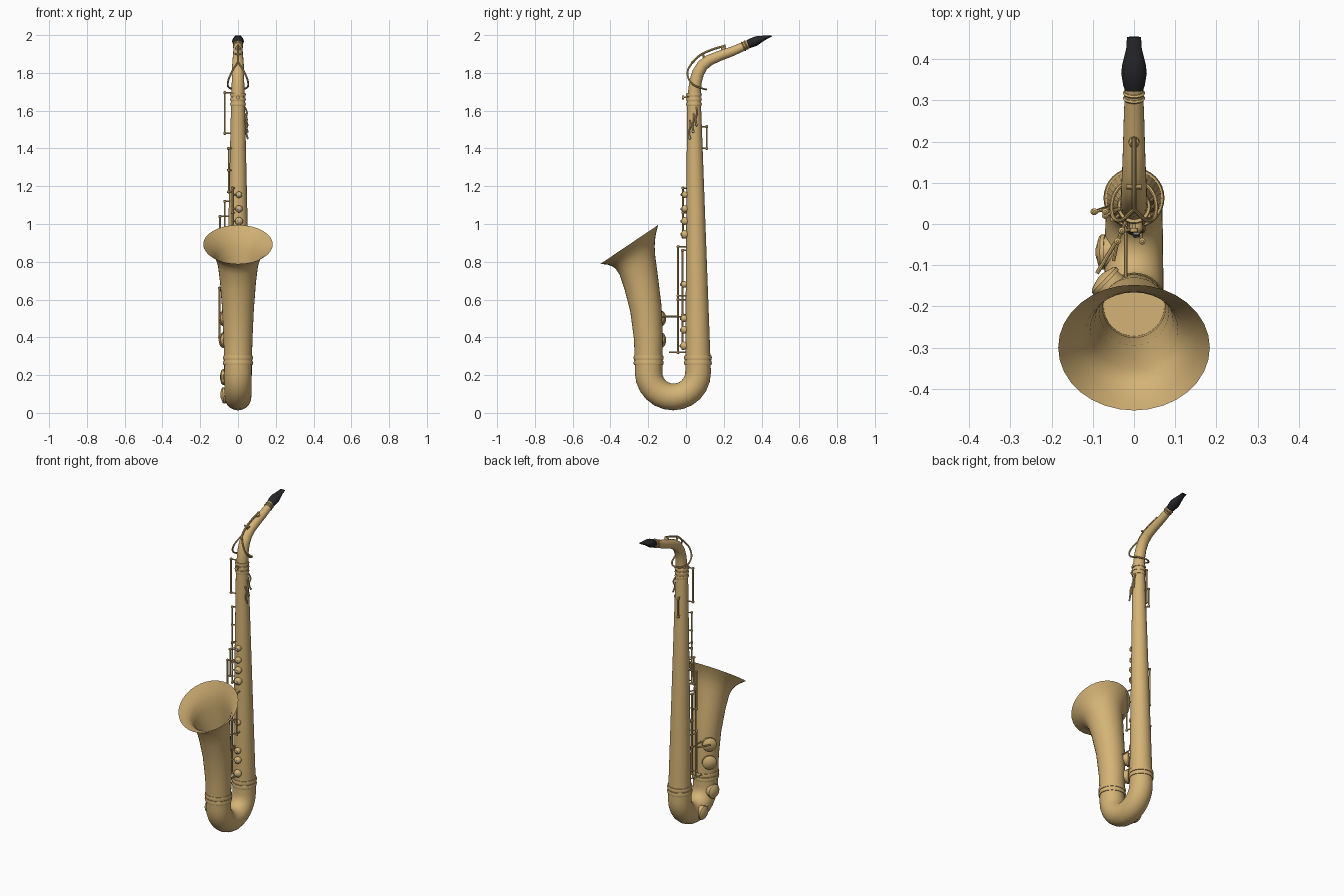
import bpy, bmesh
from math import sin, cos, pi, radians
from mathutils import Vector

if "Cube" in bpy.data.objects:
    bpy.data.objects.remove(bpy.data.objects["Cube"], do_unlink=True)


def material(name, rgb, metal=0.0):
    m = bpy.data.materials.new(name)
    m.use_nodes = True
    m.diffuse_color = (*rgb, 1)
    m.node_tree.nodes["Principled BSDF"].inputs["Base Color"].default_value = (*rgb, 1)
    return m


BRASS = material("brass", (0.66, 0.45, 0.18))
BLACK = material("black_ebonite", (0.02, 0.02, 0.023))
PEARL = material("grey_pearl", (0.5, 0.52, 0.54))


def finish(name, bm, mat, sharp=40):
    bmesh.ops.recalc_face_normals(bm, faces=bm.faces)
    me = bpy.data.meshes.new(name)
    bm.to_mesh(me)
    bm.free()
    me.materials.append(mat)
    ob = bpy.data.objects.new(name, me)
    bpy.context.collection.objects.link(ob)
    bpy.ops.object.select_all(action="DESELECT")
    ob.select_set(True)
    bpy.context.view_layer.objects.active = ob
    bpy.ops.object.shade_smooth_by_angle(angle=radians(sharp))
    return ob


def skin(bm, rings, cap):
    for a, b in zip(rings, rings[1:]):
        n = len(a)
        for i in range(n):
            bm.faces.new((a[i], a[(i + 1) % n], b[(i + 1) % n], b[i]))
    if cap:
        bm.faces.new(rings[0])
        bm.faces.new(rings[-1])


def loft(name, stations, mat, n=32, cap=False):
    """Rings along a path in the y-z plane: (y, z, half width, half depth, lean or None)."""
    bm = bmesh.new()
    pts = [Vector((0, s[0], s[1])) for s in stations]
    rings = []
    for i, (y, z, rx, rd, lean) in enumerate(stations):
        if lean is None:
            t = Vector()
            if i:
                t += (pts[i] - pts[i - 1]).normalized()
            if i < len(pts) - 1:
                t += (pts[i + 1] - pts[i]).normalized()
            t.normalize()
        else:
            t = Vector((0, -sin(radians(lean)), cos(radians(lean))))
        u = Vector((0, t.z, -t.y))
        rings.append([bm.verts.new(pts[i] + Vector((rx * cos(a), 0, 0)) + u * rd * sin(a))
                      for a in (2 * pi * k / n for k in range(n))])
    skin(bm, rings, cap)
    return finish(name, bm, mat)


def lathe(name, profile, loc, axis, mat, n=20):
    """Capped turned part: (radius, height) pairs along an axis."""
    q = Vector(axis).to_track_quat("Z", "Y")
    bm = bmesh.new()
    rings = [[bm.verts.new(Vector(loc) + q @ Vector((r * cos(2 * pi * k / n), r * sin(2 * pi * k / n), h)))
              for k in range(n)] for r, h in profile]
    skin(bm, rings, True)
    return finish(name, bm, mat)


def band(name, y, z, r, h=0.012, axis=(0, 0, 1)):
    prof = [(r - 0.01, -h), (r, -h), (r + 0.003, 0), (r, h), (r - 0.01, h)]
    return lathe(name, prof, (0, y, z), axis, BRASS, 32)


def wire(name, pts, r=0.005, smooth=False):
    cu = bpy.data.curves.new(name, "CURVE")
    cu.dimensions = "3D"
    cu.bevel_depth = r
    cu.bevel_resolution = 2
    cu.use_fill_caps = True
    cu.resolution_u = 6
    sp = cu.splines.new("BEZIER" if smooth else "POLY")
    if smooth:
        sp.bezier_points.add(len(pts) - 1)
        for bp, p in zip(sp.bezier_points, pts):
            bp.co = p
            bp.handle_left_type = bp.handle_right_type = "AUTO"
    else:
        sp.points.add(len(pts) - 1)
        for bp, p in zip(sp.points, pts):
            bp.co = (*p, 1)
    cu.materials.append(BRASS)
    ob = bpy.data.objects.new(name, cu)
    bpy.context.collection.objects.link(ob)
    bpy.ops.object.select_all(action="DESELECT")
    ob.select_set(True)
    bpy.context.view_layer.objects.active = ob
    bpy.ops.object.convert(target="MESH")
    bpy.ops.object.shade_smooth_by_angle(angle=radians(40))


def body_at(z):
    """Centre y and radius of the tapered main tube."""
    f = (z - 0.27) / 1.4
    return 0.063 - 0.021 * f, 0.067 - 0.031 * f


def hinge(name, x, y, z0, z1, posts=2, r=0.005):
    """Upright rod with ball-ended posts into the main tube."""
    wire(name + "_rod", [(x, y, z0), (x, y, z1)], r)
    for i in range(posts):
        z = z0 + (z1 - z0) * i / (posts - 1)
        wire(name + "_post", [(x, y, z), (0, body_at(z)[0], z)], 0.004)
        lathe(name + "_ball", [(0.003, -0.008), (0.008, -0.004), (0.008, 0.004), (0.003, 0.008)],
              (x, y, z), (0, 0, 1), BRASS, 10)


def cup(name, loc, axis, r):
    prof = [(r * 0.9, -0.02), (r * 0.9, 0), (r, 0), (r, 0.009), (r * 0.85, 0.015),
            (r * 0.45, 0.02), (r * 0.2, 0.023)]
    lathe(name, prof, loc, axis, BRASS, 24)


# Main tube, bow and bell as one continuous bore
body = []
for z in (1.67, 1.2, 0.7, 0.27):
    y, r = body_at(z)
    body.append((y, z, r, r, None))
for k in range(13):
    a = pi * k / 12
    r = 0.068 + 0.005 * k / 12
    body.append((-0.067 + 0.131 * cos(a), 0.215 - 0.131 * sin(a), r, r, None))
for y, z, r, lean in ((-0.198, 0.27, 0.073, 0), (-0.199, 0.40, 0.077, 5), (-0.212, 0.55, 0.084, 11),
                      (-0.237, 0.69, 0.095, 22), (-0.257, 0.78, 0.106, 27), (-0.27, 0.823, 0.119, 29),
                      (-0.278, 0.845, 0.133, 31), (-0.287, 0.868, 0.153, 33), (-0.30, 0.892, 0.184, 34)):
    body.append((y, z, r, r, lean))
loft("body_and_bell", body, BRASS)

# Joint bands on both legs and the neck socket
for z in (0.265, 0.292):
    band("body_bow_band", 0.063, z, 0.071)
    band("bell_bow_band", -0.198, z, 0.077)
for z in (1.635, 1.66, 1.685):
    band("neck_socket_band", 0.042, z, 0.039, 0.009)
lathe("neck_screw", [(0.004, 0), (0.004, 0.02), (0.01, 0.02), (0.01, 0.03)], (0, 0.01, 1.67), (0, -1, 0), BRASS, 12)

# Neck, cork ring and mouthpiece
neck = [(0.043, 1.66, 0.034), (0.045, 1.70, 0.034), (0.051, 1.755, 0.033), (0.064, 1.80, 0.032),
        (0.088, 1.84, 0.031), (0.125, 1.868, 0.029), (0.18, 1.891, 0.027), (0.25, 1.916, 0.025), (0.33, 1.952, 0.022)]
loft("neck", [(y, z, r, r, None) for y, z, r in neck], BRASS, 24, True)
for y in (0.305, 0.318):
    band("neck_end_ring", y, 1.941 + (y - 0.305) * 0.45, 0.024, 0.004, (0, 0.91, 0.41))
mouth = [(0.327, 1.951, 0.023, 0.021), (0.335, 1.954, 0.026, 0.023), (0.366, 1.967, 0.031, 0.025),
         (0.385, 1.975, 0.029, 0.021), (0.405, 1.982, 0.024, 0.015), (0.425, 1.988, 0.019, 0.01),
         (0.454, 1.996, 0.017, 0.003)]
loft("mouthpiece", [(*s, None) for s in mouth], BLACK, 24, True)

# Octave key: bar above the neck splitting into a loop around it
wire("octave_bar", [(0, 0.21, 1.945), (0, 0.13, 1.92), (0, 0.07, 1.89), (0, 0.03, 1.85)], 0.006, True)
lathe("octave_pad", [(0.013, 0), (0.013, 0.01), (0.008, 0.015)], (0, 0.2, 1.926), (0, -0.35, 0.94), BRASS, 16)
wire("octave_pivot", [(-0.018, 0.09, 1.9), (0.018, 0.09, 1.9)], 0.006)
wire("octave_pivot_post", [(0, 0.09, 1.9), (0, 0.1, 1.86)], 0.006)
for s in (-1, 1):
    wire("octave_loop", [(0, 0.035, 1.86), (s * 0.035, 0.008, 1.80), (s * 0.054, 0.03, 1.745),
                         (s * 0.04, 0.085, 1.718), (0, 0.108, 1.712)], 0.005, True)

# Large key cups on the bell and bow, with link arms
for z in (0.50, 0.385):
    cup("bell_key_cup", (-0.066, -0.142, z), (-0.72, 0.69, 0), 0.043)
cup("bow_key_cup_high", (-0.072, -0.172, 0.19), (-1, 0.15, 0), 0.043)
cup("bow_key_cup_low", (-0.07, -0.068, 0.092), (-1, 0, -0.1), 0.043)
wire("bell_key_arm", [(-0.09, -0.12, 0.51), (-0.045, -0.045, 0.51)], 0.005)
wire("bell_brace", [(-0.02, -0.13, 0.51), (-0.02, -0.02, 0.51), (-0.02, 0.03, 0.51)], 0.004)
wire("low_key_arm", [(-0.05, -0.09, 0.32), (-0.04, -0.045, 0.32)], 0.004)

# Long rods between the legs and along the right side
hinge("low_key_long", -0.04, -0.042, 0.32, 0.88, 3)
hinge("low_key_short", 0.02, -0.042, 0.62, 0.88)
hinge("front_stack_lower", -0.03, -0.018, 0.35, 0.86, 4)
hinge("front_stack_upper", -0.03, -0.016, 0.93, 1.19, 3)
hinge("side_key_low", -0.098, 0.03, 0.4, 0.66)
hinge("side_key_middle", -0.095, 0.03, 0.8, 1.04)
hinge("side_key_upper", -0.07, 0.02, 0.95, 1.12)
hinge("side_trill", -0.05, 0.012, 1.17, 1.4, 3, 0.004)
hinge("octave_lever", -0.07, 0.03, 1.48, 1.695)
hinge("thumb_lever", -0.02, 0.11, 1.4, 1.515)

# Front finger keys with pearl tops
for i, z in enumerate((1.155, 1.08, 1.015, 0.945, 0.68, 0.5, 0.44, 0.355)):
    y, r = body_at(z)
    cup("finger_key", (0.005, y - r - 0.004, z), (0.05, -1, 0), 0.017 + 0.002 * (i % 4))
    lathe("finger_pearl", [(0.008, 0), (0.008, 0.004), (0.005, 0.006)],
          (0.006, y - r - 0.024, z), (0.05, -1, 0), PEARL, 12)
    wire("finger_key_arm", [(0.005, y - r - 0.012, z), (-0.03, -0.018, z)], 0.004)

# Palm keys: curved levers on the left of the upper tube
for i in range(3):
    y, z = 0.02 + 0.018 * i, 1.47 + 0.035 * i
    wire("palm_lever", [(0.036, y, z + 0.08), (0.047, y + 0.004, z + 0.05), (0.043, y - 0.004, z + 0.02),
                        (0.05, y, z - 0.015)], 0.005, True)
    lathe("palm_pearl", [(0.005, 0), (0.008, 0.003), (0.005, 0.006)], (0.049, y, z - 0.015), (1, -0.2, 0), PEARL, 10)
